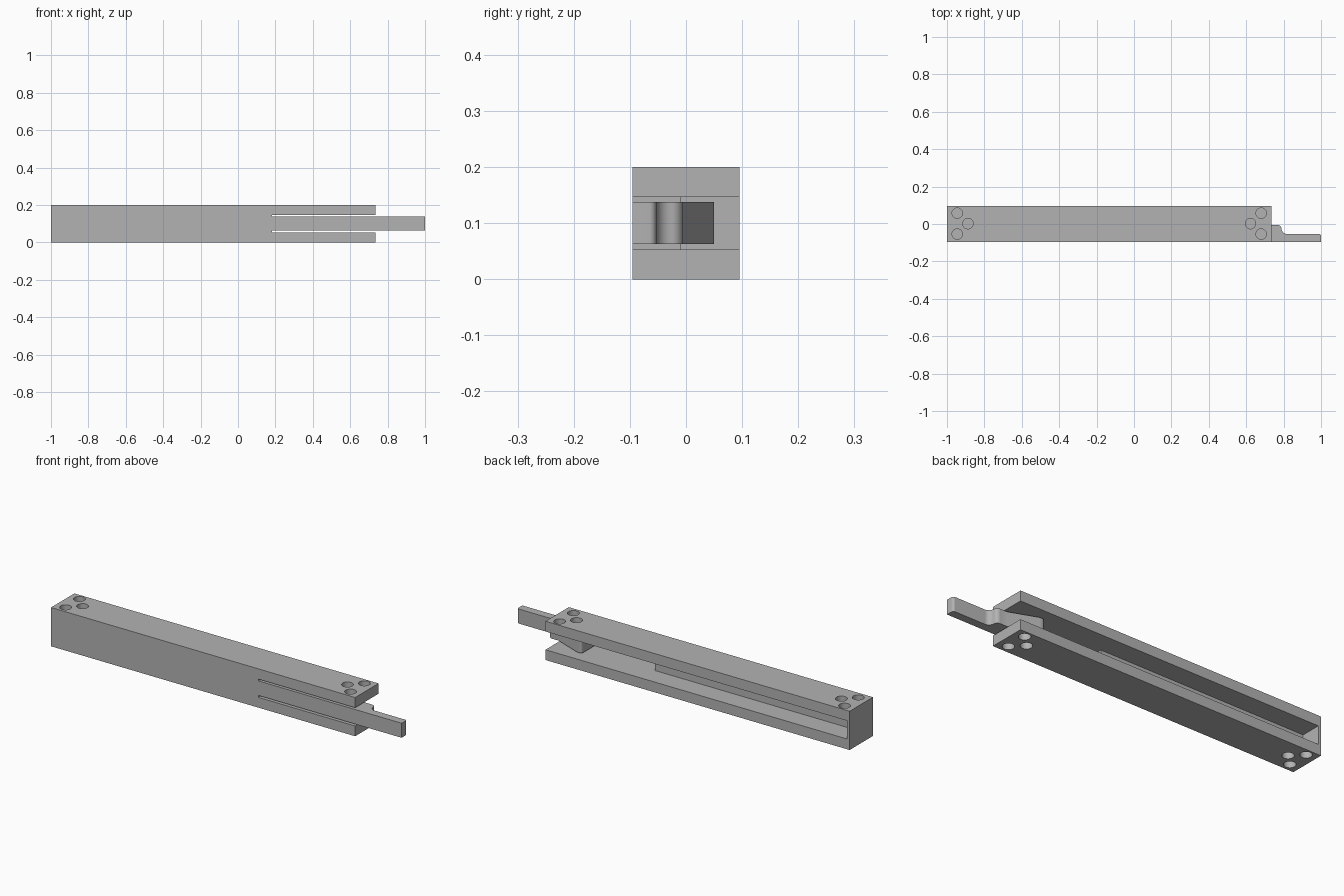
import bpy, bmesh, math
from mathutils import Matrix, Vector

if "Cube" in bpy.data.objects:
    bpy.data.objects.remove(bpy.data.objects["Cube"], do_unlink=True)

grey = bpy.data.materials.new("plain grey")
grey.use_nodes = True
grey.diffuse_color = (0.45, 0.45, 0.45, 1)
grey.node_tree.nodes["Principled BSDF"].inputs["Base Color"].default_value = grey.diffuse_color


def add_object(name, bm):
    bmesh.ops.recalc_face_normals(bm, faces=bm.faces)
    mesh = bpy.data.meshes.new(name)
    bm.to_mesh(mesh)
    bm.free()
    mesh.materials.append(grey)
    obj = bpy.data.objects.new(name, mesh)
    bpy.context.collection.objects.link(obj)
    return obj


def box(name, low, high):
    low, high = Vector(low), Vector(high)
    bm = bmesh.new()
    bmesh.ops.create_cube(bm, size=1, matrix=Matrix.Translation((low + high) / 2)
                          @ Matrix.Diagonal((*(high - low), 1)))
    return add_object(name, bm)


def hole(x, y, z, depth):
    bm = bmesh.new()
    bmesh.ops.create_cone(bm, cap_ends=True, segments=32, radius1=0.028, radius2=0.028,
                          depth=2 * depth, matrix=Matrix.Translation((x, y, z)))
    return add_object("hole_cutter", bm)


def arc(cx, cy, r, start, end, steps=8):
    angles = [math.radians(start + (end - start) * i / steps) for i in range(steps + 1)]
    return [(cx + r * math.cos(a), cy + r * math.sin(a)) for a in angles]


def cut(target, cutters):
    for cutter in cutters:
        mod = target.modifiers.new("cut", "BOOLEAN")
        mod.operation, mod.solver, mod.object = "DIFFERENCE", "EXACT", cutter
        cutter.hide_render = True
    graph = bpy.context.evaluated_depsgraph_get()
    mesh = bpy.data.meshes.new_from_object(target.evaluated_get(graph))
    target.modifiers.clear()
    target.data = mesh
    for cutter in cutters:
        bpy.data.objects.remove(cutter, do_unlink=True)


def smooth(obj):
    bpy.ops.object.select_all(action="DESELECT")
    obj.select_set(True)
    bpy.context.view_layer.objects.active = obj
    bpy.ops.object.shade_smooth_by_angle(angle=math.radians(30))


SLOT_END, LOW, HIGH = 0.183, 0.053, 0.147

# Housing: rear channel, opening around the latch, blind round holes
housing = box("housing", (-1, -0.095, 0), (0.735, 0.095, 0.2))
cutters = [box("channel_cutter", (-0.985, -0.01, LOW), (0.9, 0.2, HIGH)),
           box("latch_opening_cutter", (SLOT_END, -0.2, LOW), (0.9, 0.15, HIGH))]
for z in (0, 0.2):
    for x, y in ((-0.945, 0.058), (-0.945, -0.054), (-0.888, 0.002),
                 (0.68, 0.058), (0.68, -0.054), (0.623, 0.002)):
        cutters.append(hole(x, y, z, 0.035))
cut(housing, cutters)
smooth(housing)

# Spring latch: thin arm, sloped barb, curved shoulder and finger tab
outline = [(SLOT_END, -0.095), (1, -0.095)]
outline += arc(0.988, -0.065, 0.012, 0, 90)
outline += arc(0.817, -0.025, 0.028, 270, 180)
outline += arc(0.767, -0.027, 0.022, 0, 90)
outline += [(0.73, -0.005), (0.585, 0.05)]
outline += arc(0.57, 0.04, 0.01, 90, 180)
outline += [(0.56, -0.053), (SLOT_END, -0.053)]
bm = bmesh.new()
face = bm.faces.new([bm.verts.new((x, y, 0.063)) for x, y in outline])
extruded = bmesh.ops.extrude_face_region(bm, geom=[face])["geom"]
bmesh.ops.translate(bm, vec=(0, 0, 0.075),
                    verts=[v for v in extruded if isinstance(v, bmesh.types.BMVert)])
latch = add_object("spring_latch", bm)
smooth(latch)
